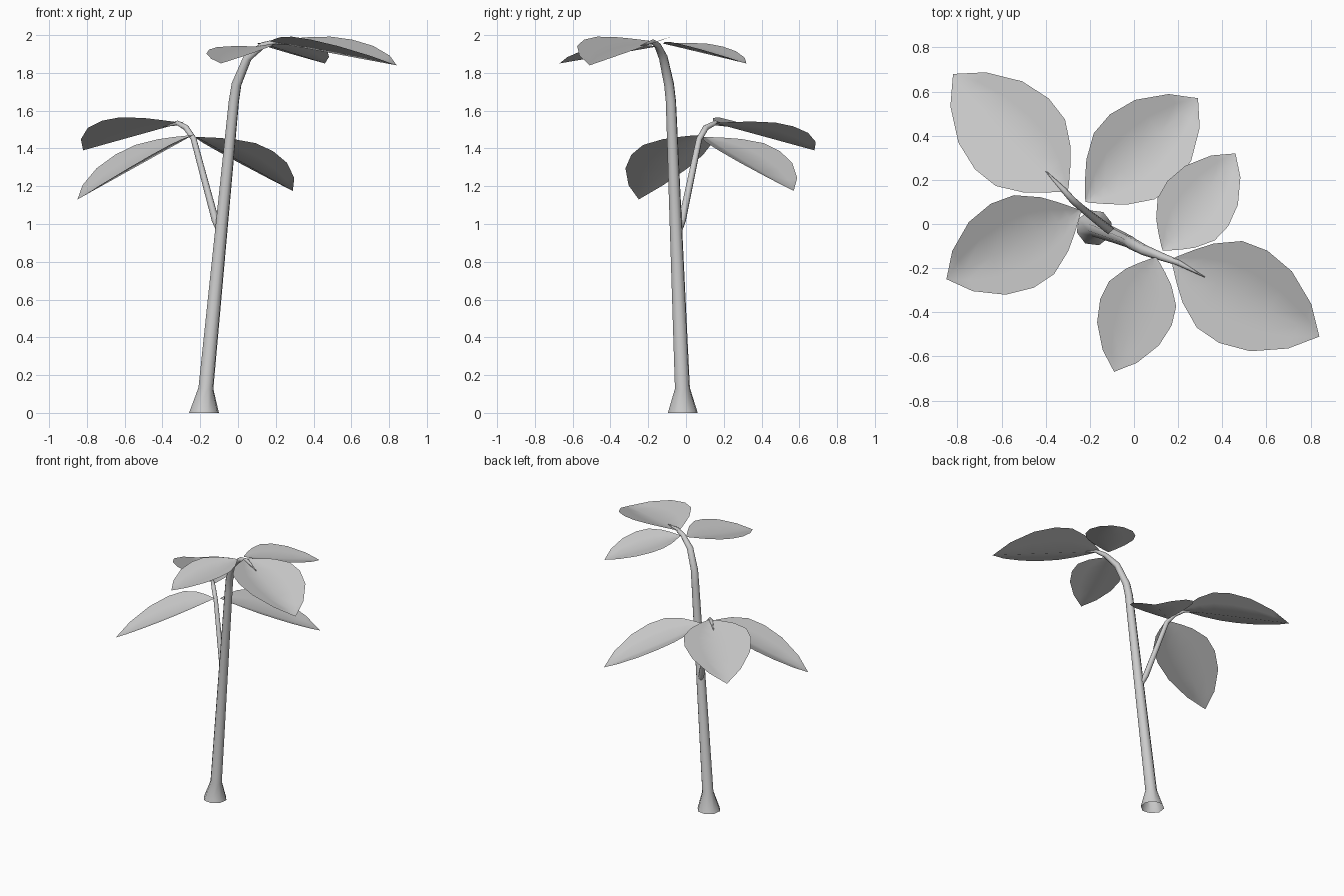
import bpy, bmesh, math
from mathutils import Vector

if "Cube" in bpy.data.objects:
    bpy.data.objects.remove(bpy.data.objects["Cube"])

# Half outline of a leaf: (fraction along the midrib, half width / length)
OUTLINE = [(0.02, 0.03), (0.09, 0.115), (0.17, 0.20), (0.31, 0.293),
           (0.47, 0.312), (0.66, 0.27), (0.86, 0.15)]


def make_object(name, bm, angle):
    mesh = bpy.data.meshes.new(name)
    bm.to_mesh(mesh)
    bm.free()
    obj = bpy.data.objects.new(name, mesh)
    bpy.context.collection.objects.link(obj)
    bpy.ops.object.select_all(action='DESELECT')
    obj.select_set(True)
    bpy.context.view_layer.objects.active = obj
    bpy.ops.object.shade_smooth_by_angle(angle=math.radians(angle))
    return obj


def stem(name, rings, sides=8):
    """Open tapered tube through (x, y, z, radius) points."""
    bm = bmesh.new()
    pts = [Vector(r[:3]) for r in rings]
    loops = []
    for i, p in enumerate(pts):
        a, b = pts[max(i - 1, 0)], pts[min(i + 1, len(pts) - 1)]
        t = (b - a).normalized()
        if i == 0 and p.z == 0:
            t = Vector((0, 0, 1))
        u = Vector((-0.5, -0.87, 0))
        u = (u - t * u.dot(t)).normalized()
        v = t.cross(u)
        loops.append([bm.verts.new(p + rings[i][3] * (u * math.cos(k) + v * math.sin(k)))
                      for k in (2 * math.pi * j / sides for j in range(sides))])
    for lo, hi in zip(loops, loops[1:]):
        for j in range(sides):
            k = (j + 1) % sides
            bm.faces.new((lo[j], lo[k], hi[k], hi[j]))
    return make_object(name, bm, 60)


def leaf(name, base, tip, fold_left=0.3, fold_right=0.3):
    """Single-sided leaf folded upward along its midrib."""
    bm = bmesh.new()
    base, tip = Vector(base), Vector(tip)
    d = tip - base
    length = math.hypot(d.x, d.y)
    side = Vector((-d.y, d.x, 0)).normalized()
    up = d.normalized().cross(side)
    rows = []
    for t, w in OUTLINE:
        row = []
        for f in (-1, -0.5, 0, 0.5, 1):
            fold = fold_left if f > 0 else fold_right
            s = f * w * length
            row.append(bm.verts.new(base + d * t + side * s + up * abs(s) * fold))
        rows.append(row)
    first, last = bm.verts.new(base), bm.verts.new(tip)
    for j in range(4):
        bm.faces.new((first, rows[0][j + 1], rows[0][j]))
        bm.faces.new((last, rows[-1][j], rows[-1][j + 1]))
        for a, b in zip(rows, rows[1:]):
            bm.faces.new((a[j], a[j + 1], b[j + 1], b[j]))
    bmesh.ops.recalc_face_normals(bm, faces=bm.faces)
    if sum(f.normal.z for f in bm.faces) < 0:
        bmesh.ops.reverse_faces(bm, faces=bm.faces)
    return make_object(name, bm, 80)


# Trunk with flared foot and bent pointed top
stem("trunk", [(-.18, -.017, 0, .082), (-.17, -.019, .13, .041), (-.022, -.08, 1.65, .028),
               (-.008, -.09, 1.74, .027), (.05, -.12, 1.88, .024), (.13, -.15, 1.945, .018),
               (.2, -.175, 1.965, .013), (.32, -.24, 1.945, .002)])

# Side branch
stem("branch", [(-.095, -.04, .96, .018), (-.12, -.02, 1.02, .02), (-.235, .07, 1.45, .016),
                (-.275, .105, 1.51, .016), (-.32, .155, 1.535, .013), (-.4, .24, 1.515, .002)])

# Upper crown of leaves
leaf("upper_leaf_right", (.17, -.16, 1.965), (.84, -.51, 1.84))
leaf("upper_leaf_front", (.1, -.15, 1.94), (-.09, -.67, 1.85), .25, .15)
leaf("upper_leaf_back", (.13, -.12, 1.955), (.46, .32, 1.85), .2, .25)

# Lower crown of leaves
leaf("lower_leaf_left", (-.24, .06, 1.47), (-.85, -.25, 1.13))
leaf("lower_leaf_back_right", (-.22, .1, 1.46), (.29, .57, 1.175))
leaf("lower_leaf_back_left", (-.3, .15, 1.535), (-.82, .68, 1.39), .35, .22)
